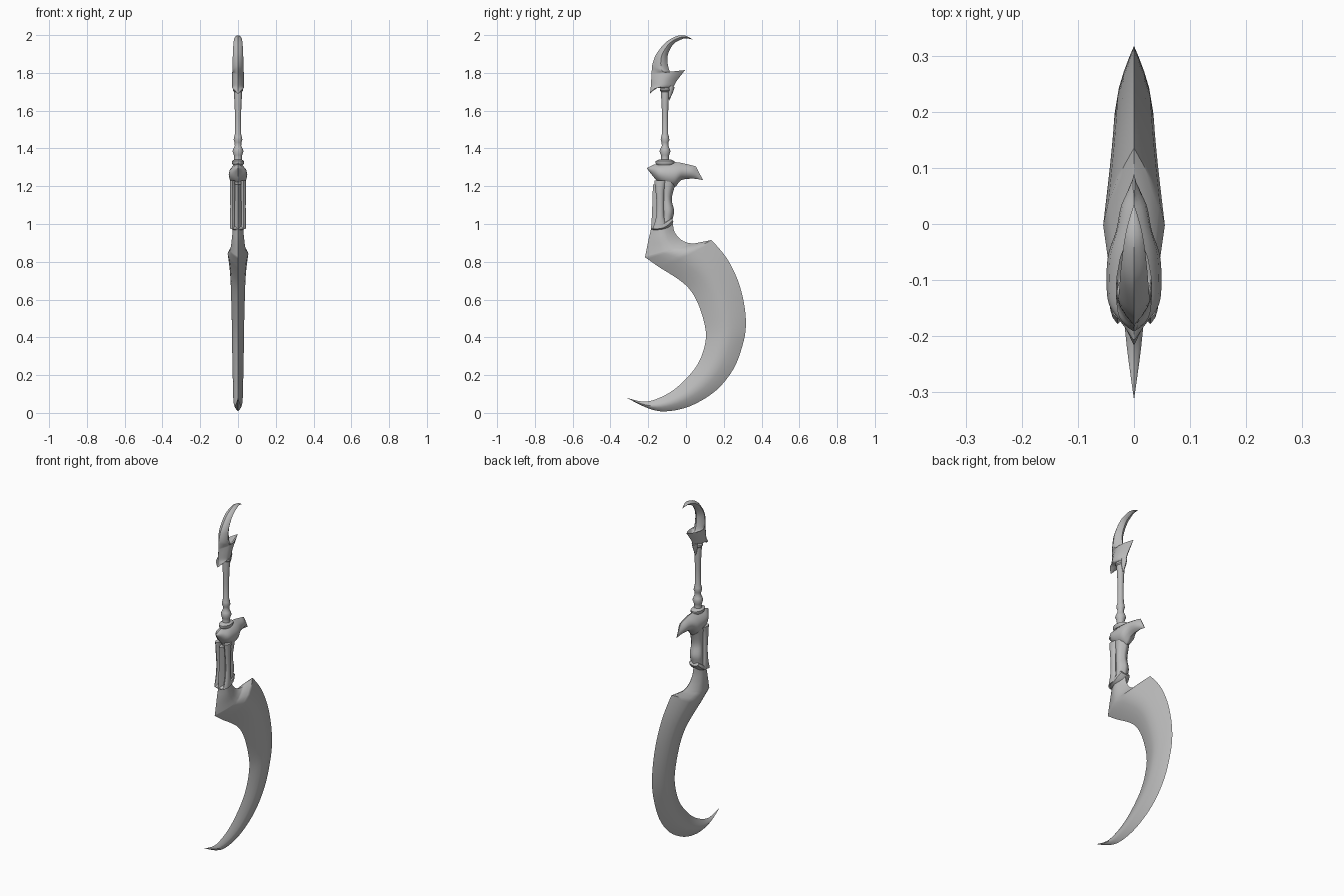
import bpy, bmesh, math

steel = bpy.data.materials.new("grey steel")
steel.diffuse_color = (0.5, 0.5, 0.5, 1)


def finish(name, bm, angle=40):
    bmesh.ops.remove_doubles(bm, verts=bm.verts, dist=0.0004)
    bmesh.ops.recalc_face_normals(bm, faces=bm.faces)
    me = bpy.data.meshes.new(name)
    bm.to_mesh(me)
    bm.free()
    ob = bpy.data.objects.new(name, me)
    bpy.context.collection.objects.link(ob)
    me.materials.append(steel)
    bpy.ops.object.select_all(action='DESELECT')
    ob.select_set(True)
    bpy.context.view_layer.objects.active = ob
    bpy.ops.object.shade_smooth_by_angle(angle=math.radians(angle))
    return ob


def smooth_rows(rows, corners, steps):
    """Hermite curve through the rows, with hard corners where listed."""
    n = len(rows)

    def tangent(i):
        if i in corners or i in (0, n - 1):
            return [0] * 5
        return [(b - a) / 2 for a, b in zip(rows[i - 1], rows[i + 1])]
    out = []
    for i in range(n - 1):
        t0, t1 = tangent(i), tangent(i + 1)
        for s in range(steps):
            u = s / steps
            h = (2*u**3 - 3*u*u + 1, u**3 - 2*u*u + u, 3*u*u - 2*u**3, u**3 - u*u)
            out.append([h[0]*a + h[1]*b + h[2]*c + h[3]*d
                        for a, b, c, d in zip(rows[i], t0, rows[i + 1], t1)])
    return out + [rows[-1]]


def loft(name, rows, corners=(), power=1.6, steps=4, cuts=8, x=0, angle=40):
    """Lens sections; each row is edge A (y, z), edge B (y, z), half width."""
    bm = bmesh.new()
    rings = []
    for ya, za, yb, zb, w in smooth_rows(rows, corners, steps):
        ring = []
        for side, order in ((1, range(cuts)), (-1, range(cuts, 0, -1))):
            for k in order:
                c = 2 * k / cuts - 1
                t = 0.5 + 0.5 * math.sin(c * math.pi / 2)
                h = w * (1 - abs(2 * t - 1) ** power)
                ring.append(bm.verts.new((x + side * h, ya + (yb - ya) * t, za + (zb - za) * t)))
        rings.append(ring)
    n = len(rings[0])
    for a, b in zip(rings, rings[1:]):
        for i in range(n):
            j = (i + 1) % n
            bm.faces.new((a[i], a[j], b[j], b[i]))
    bm.faces.new(rings[0][::-1])
    bm.faces.new(rings[-1])
    return finish(name, bm, angle)


def lathe(name, profile, y, sx=1, n=16):
    bm = bmesh.new()
    rings = [[bm.verts.new((r * sx * math.cos(2 * math.pi * i / n),
                            y + r * math.sin(2 * math.pi * i / n), z)) for i in range(n)]
             for z, r in profile]
    for a, b in zip(rings, rings[1:]):
        for i in range(n):
            j = (i + 1) % n
            bm.faces.new((a[i], a[j], b[j], b[i]))
    bm.faces.new(rings[0][::-1])
    bm.faces.new(rings[-1])
    return finish(name, bm)


# Great crescent blade, from the tang down to the tip
loft("crescent_blade", [
    (-.175, 1.21, -.08, 1.21, .018), (-.183, 1.0, -.07, 1.0, .026),
    (-.198, .92, -.045, .935, .032), (-.208, .87, .0, .903, .037),
    (-.217, .824, .045, .897, .043), (-.14, .77, .135, .915, .055),
    (-.03, .70, .215, .82, .044), (.03, .64, .275, .70, .038),
    (.075, .55, .308, .575, .035), (.105, .43, .317, .46, .032),
    (.095, .34, .30, .36, .031), (.06, .255, .25, .23, .029),
    (0, .18, .155, .115, .027), (-.075, .115, .02, .035, .025),
    (-.16, .072, -.11, .008, .02), (-.23, .06, -.205, .026, .013),
    (-.313, .08, -.313, .08, 0)], corners=(4, 5), power=1.5, cuts=10)

# Grip core with a wavy back edge
loft("grip_core", [
    (-.15, 1.24, -.04, 1.24, .036), (-.135, 1.19, -.062, 1.19, .035),
    (-.13, 1.13, -.075, 1.13, .032), (-.13, 1.07, -.063, 1.07, .036),
    (-.13, 1.03, -.07, 1.03, .034), (-.14, .99, -.075, 1.0, .034)], power=3)

# Raised rails on both sides of the grip
for side, label in ((-1, "left"), (1, "right")):
    loft("grip_rail_" + label, [
        (-.168, 1.23, -.105, 1.23, .014), (-.162, 1.18, -.115, 1.18, .014),
        (-.155, 1.10, -.118, 1.10, .012), (-.16, 1.03, -.115, 1.03, .013),
        (-.178, .972, -.10, .985, .014)], power=3, x=side * .029)

# Claw-shaped collar at the foot of the grip
loft("grip_claw", [
    (-.182, .97, -.182, .975, .018), (-.15, .966, -.155, .992, .038),
    (-.115, .968, -.13, 1.008, .042), (-.085, .985, -.105, 1.025, .04),
    (-.066, 1.012, -.08, 1.035, .03)], power=3)

# Beaked guard
loft("beaked_guard", [
    (-.206, 1.293, -.206, 1.297, .002), (-.182, 1.262, -.17, 1.314, .022),
    (-.15, 1.225, -.14, 1.318, .044), (-.11, 1.20, -.10, 1.325, .049),
    (-.06, 1.195, -.05, 1.327, .046), (-.025, 1.232, 0, 1.318, .032),
    (.04, 1.24, .03, 1.311, .022), (.09, 1.232, .053, 1.305, .002)], power=2.4)

# Oval collar and turned shaft
lathe("oval_collar", [(1.312, .04), (1.322, .05), (1.333, .05), (1.342, .03)], -.111, sx=.65)
lathe("turned_shaft", [
    (1.325, .024), (1.35, .020), (1.365, .022), (1.385, .029), (1.40, .024), (1.415, .017),
    (1.432, .018), (1.445, .023), (1.46, .021), (1.475, .017), (1.57, .016), (1.63, .018),
    (1.68, .021), (1.70, .021), (1.706, .027), (1.716, .027), (1.722, .02), (1.75, .018)], -.111)

# Small fang behind the shaft top
loft("shaft_fang", [
    (-.10, 1.735, -.06, 1.725, .016), (-.10, 1.70, -.07, 1.695, .013),
    (-.09, 1.655, -.088, 1.655, .003)], power=2)

# Upper hook with its back prong
loft("upper_hook", [
    (-.191, 1.69, -.189, 1.692, .003), (-.188, 1.71, -.145, 1.722, .026),
    (-.186, 1.735, -.075, 1.72, .032), (-.184, 1.765, -.05, 1.757, .032),
    (-.182, 1.795, -.005, 1.815, .031), (-.181, 1.82, -.055, 1.79, .030),
    (-.179, 1.84, -.082, 1.80, .030), (-.17, 1.87, -.097, 1.85, .029),
    (-.154, 1.905, -.095, 1.90, .027), (-.106, 1.963, -.066, 1.953, .024),
    (-.045, 1.996, -.025, 1.977, .018), (.0, 1.996, .0, 1.983, .011),
    (.035, 1.977, .035, 1.977, 0)], corners=(4,), power=1.7)
